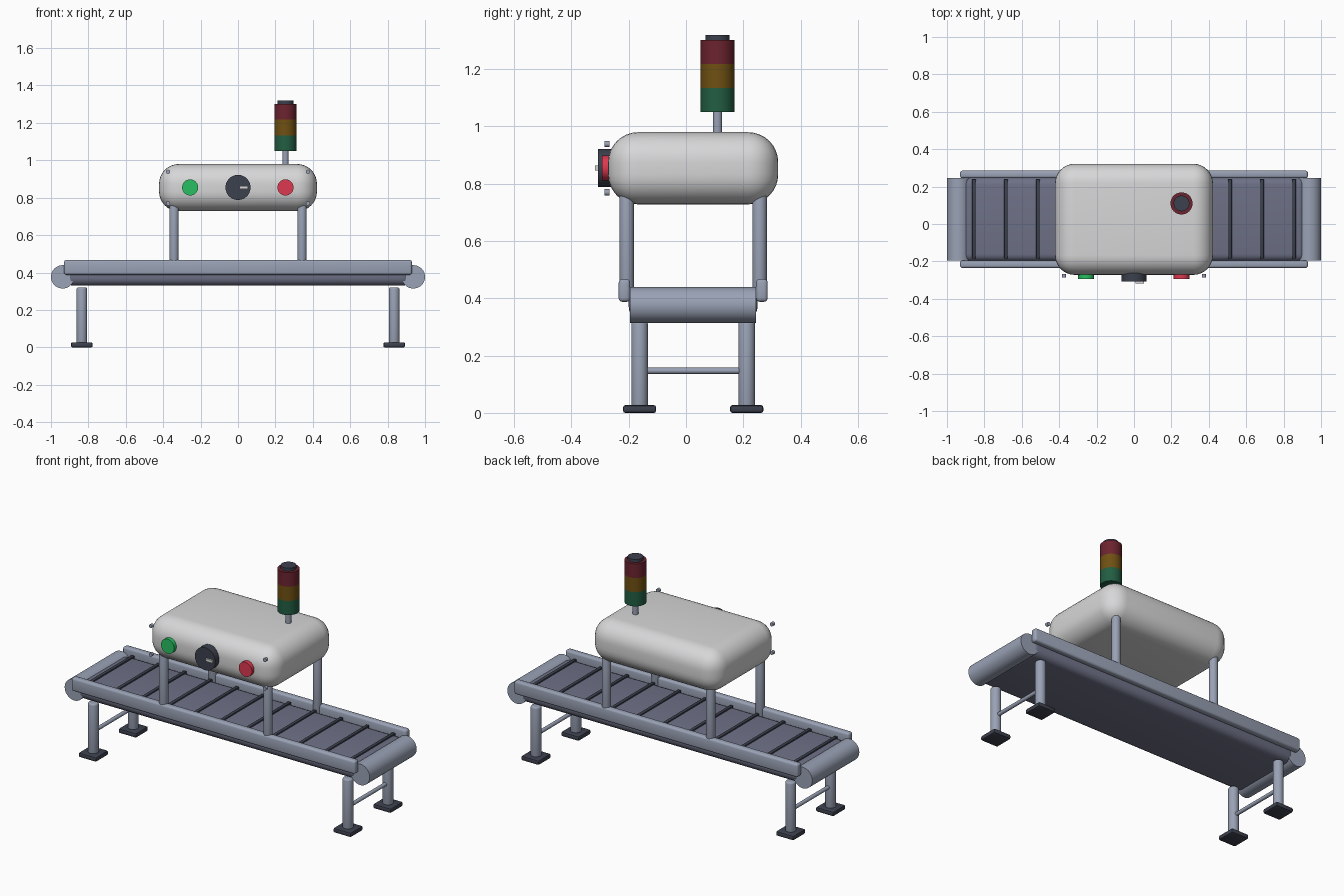
import bpy
import math

if "Cube" in bpy.data.objects:
    bpy.data.objects.remove(bpy.data.objects["Cube"], do_unlink=True)


def material(name, r, g, b):
    m = bpy.data.materials.new(name)
    m.use_nodes = True
    m.diffuse_color = (r, g, b, 1)
    m.node_tree.nodes["Principled BSDF"].inputs["Base Color"].default_value = (r, g, b, 1)
    return m


steel = material("blue grey steel", .32, .36, .46)
belt = material("slate belt", .155, .165, .24)
dark = material("charcoal", .045, .052, .075)
shell = material("light grey shell", .68, .68, .69)
go_green = material("button green", .02, .52, .12)
stop_red = material("button red", .72, .04, .08)
lamp_red = material("lamp red", .15, .017, .028)
lamp_amber = material("lamp amber", .16, .08, .006)
lamp_green = material("lamp green", .016, .11, .055)


def finish(name, mat, bevel, segments):
    ob = bpy.context.object
    ob.name = name
    ob.data.materials.append(mat)
    bpy.ops.object.transform_apply(location=False, rotation=True, scale=True)
    if bevel:
        mod = ob.modifiers.new("rounded edges", "BEVEL")
        mod.width = bevel
        mod.segments = segments
        mod.limit_method = "ANGLE"
        bpy.ops.object.modifier_apply(modifier=mod.name)
    bpy.ops.object.shade_smooth_by_angle(angle=math.radians(35))
    return ob


def box(name, mat, xs, ys, zs, bevel=0, segments=3):
    spans = (xs, ys, zs)
    bpy.ops.mesh.primitive_cube_add(size=1, location=[(a + b) / 2 for a, b in spans])
    bpy.context.object.scale = [b - a for a, b in spans]
    return finish(name, mat, bevel, segments)


def cylinder(name, mat, centre, radius, length, axis="z", bevel=0):
    turn = {"x": (0, math.pi / 2, 0), "y": (math.pi / 2, 0, 0), "z": (0, 0, 0)}[axis]
    bpy.ops.mesh.primitive_cylinder_add(vertices=40, radius=radius, depth=length,
                                        location=centre, rotation=turn)
    return finish(name, mat, bevel, 3)


MID = .025  # centre line of the conveyor in y

# Conveyor bed with raised ribs
box("belt_bed", belt, (-.92, .92), (MID - .225, MID + .225), (.33, .43), .04, 5)
for i in range(11):
    x = (i - 5) * .171
    box("belt_rib", dark, (x - .01, x + .01), (MID - .21, MID + .215), (.42, .438), .003, 2)

for side, end in ((-1, "right"), (1, "left")):
    # End roller
    cylinder(end + "_roller", steel, (side * .9375, MID, .377), .0625, .44, "y")
    # Leg pair with feet and crossbar
    for face, row in ((-1, "front"), (1, "back")):
        x, y = side * .835, MID + face * .187
        cylinder(f"{row}_{end}_leg", steel, (x, y, .17), .029, .30, bevel=.01)
        box(f"{row}_{end}_foot", dark, (x - .058, x + .058), (y - .058, y + .058),
            (0, .027), .008, 2)
        # Post carrying the scanner housing
        cylinder(f"{row}_{end}_post", steel, (side * .342, MID + face * .232, .60),
                 .025, .38, bevel=.004)
    cylinder(end + "_crossbar", steel, (side * .835, MID, .147), .011, .36, "y")

# Side rails
for face, row in ((-1, "front"), (1, "back")):
    y = MID + face * .24
    box(row + "_rail", steel, (-.93, .93), (y - .02, y + .02), (.388, .467), .012)

# Scanner housing
box("scanner_housing", shell, (-.422, .422), (MID - .297, MID + .297), (.728, .98), .105, 8)

# Front controls
cylinder("start_button", go_green, (-.256, -.275, .855), .043, .038, "y")
cylinder("stop_button", stop_red, (.254, -.275, .855), .043, .038, "y")
cylinder("dial", dark, (0, -.285, .855), .067, .046, "y")
box("dial_pointer", shell, (.008, .054), (-.318, -.306), (.847, .863))
for x in (-.374, .374):
    for z in (.77, .939):
        cylinder("housing_bolt", steel, (x, -.276, z), .011, .018, "y")

# Signal tower
tower_x, tower_y = .254, .11
cylinder("tower_pole", steel, (tower_x, tower_y, 1.0), .016, .12)
height = 1.05
for name, mat in (("green_lamp", lamp_green), ("amber_lamp", lamp_amber),
                  ("red_lamp", lamp_red)):
    cylinder(name, mat, (tower_x, tower_y, height + .042), .059, .084)
    height += .084
cylinder("tower_cap", dark, (tower_x, tower_y, height + .009), .042, .018)
